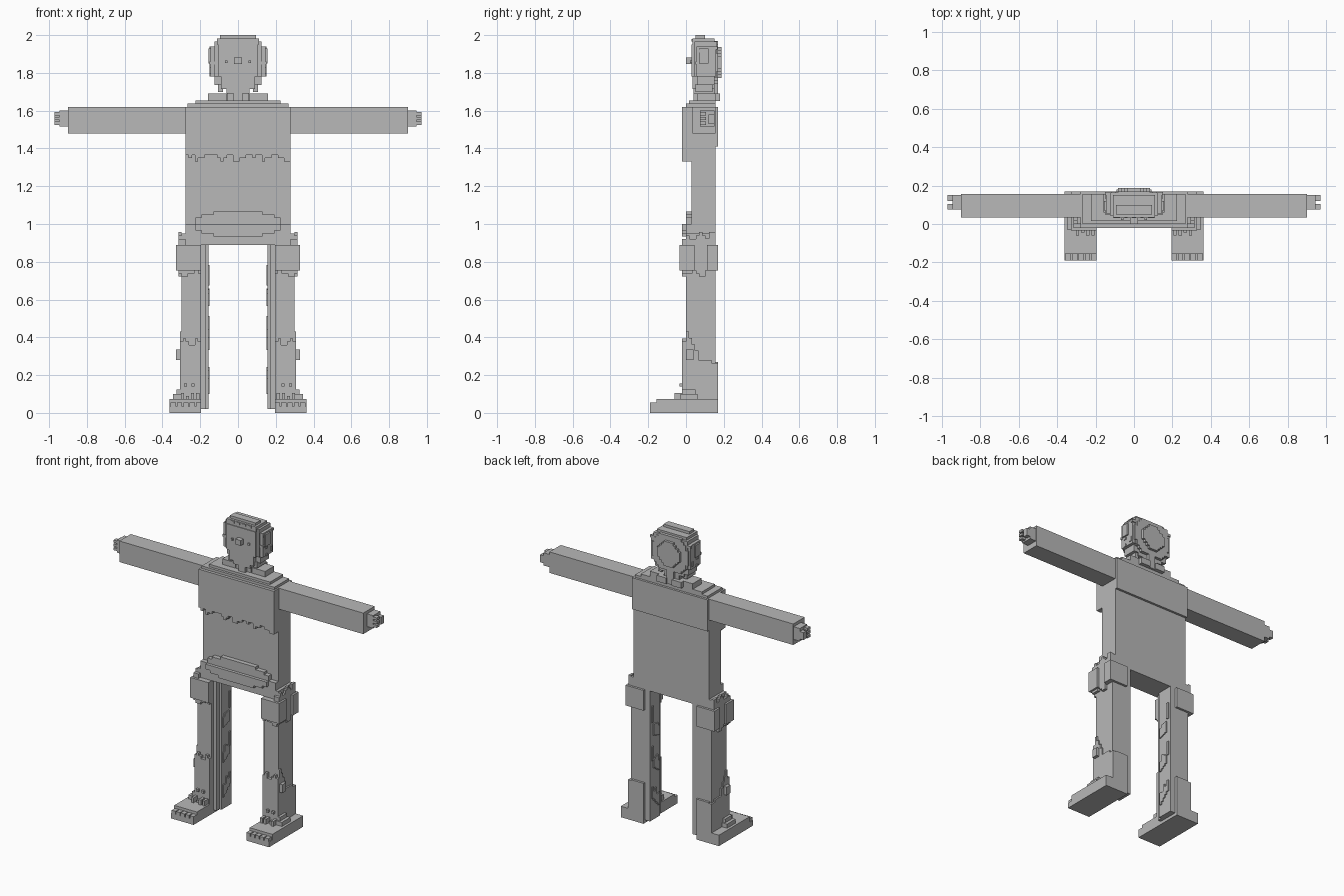
import bpy
import bmesh
import math
import random
from mathutils import Matrix, Vector

random.seed(4)
BLOCK = 1 / 60  # size of one small cube

default_cube = bpy.data.objects.get("Cube")
if default_cube:
    bpy.data.objects.remove(default_cube, do_unlink=True)

shade = (.48, .48, .48, 1)
grey = bpy.data.materials.new("plain_grey")
grey.use_nodes = True
grey.diffuse_color = shade
grey.node_tree.nodes["Principled BSDF"].inputs["Base Color"].default_value = shade


def box(x, y, z):
    """Corners of a box; a single x value means a half width about the middle."""
    return (x if isinstance(x, tuple) else (-x, x)), y, z


def build(name, boxes, mirror=False):
    """Make one object out of boxes, optionally repeated on the other side."""
    bm = bmesh.new()
    for spans in boxes:
        size = Matrix.Diagonal([high - low for low, high in spans] + [1])
        middle = Vector([(low + high) / 2 for low, high in spans])
        bmesh.ops.create_cube(bm, size=1, matrix=Matrix.Translation(middle) @ size)
    mesh = bpy.data.meshes.new(name)
    bm.to_mesh(mesh)
    bm.free()
    mesh.materials.append(grey)
    obj = bpy.data.objects.new(name, mesh)
    bpy.context.collection.objects.link(obj)
    if mirror:
        modifier = obj.modifiers.new("Mirror", 'MIRROR')
        modifier.use_mirror_merge = False


def strips(start, end, step=BLOCK):
    """Cut a span into equal neighbouring spans."""
    count = round((end - start) / step)
    width = (end - start) / count
    return [(start + i * width, start + (i + 1) * width) for i in range(count)]


def ragged(most):
    """Random length in whole blocks."""
    return random.randint(0, most) * BLOCK


def bulge(value, middle, radius):
    """Height of a half circle, from zero at its ends to one."""
    return math.sqrt(max(0, 1 - ((value - middle) / radius) ** 2))


# Shared measurements
body_half = .278
waist = 1
shoulder = 1.62
front, back = 0, .155
shin_front, heel = -.02, .17
skin = .03  # front plane of the body and face
leg_inner, leg_outer = .195, .298
foot_top = .073
pad_bottom, pad_top = .755, .89

# Torso, with a thicker chest that ends in a ragged hem
build("torso", [box(x=body_half, y=(skin, back), z=(waist, shoulder))])
hem = 1.365
chest = [box(x=body_half, y=(shin_front, back), z=(hem, shoulder)),
         box(x=body_half, y=(back, heel), z=(1.41, shoulder))]
for span in strips(-body_half, body_half):
    drop = ragged(2)
    if drop:
        chest.append(box(x=span, y=(shin_front, skin), z=(hem - drop, hem)))
build("chest", chest)

# Stepped shoulders and collar
build("shoulders", [
    box(x=.268, y=(front, back), z=(shoulder, shoulder + BLOCK)),
    box(x=.225, y=(BLOCK, back), z=(shoulder + BLOCK, shoulder + 2 * BLOCK))])
collar_bottom, collar_top = 1.65, 1.69
build("collar", [
    box(x=(.06, .158), y=(.06, back), z=(collar_bottom, collar_top)),
    box(x=(.02, .09), y=(back, .18), z=(collar_bottom, collar_top))], mirror=True)

# Pelvis and rounded belt plate
build("pelvis", [box(x=body_half, y=(front, back), z=(pad_top, waist))])
belt = []
for span in strips(-.225, .225, 2 * BLOCK):
    curve = bulge(span[0] + BLOCK, 0, .24)
    rise = round(4 * curve) * BLOCK
    belt.append(box(x=span, y=(shin_front, skin), z=(waist - rise, waist)))
    belt.append(box(x=span, y=(front, skin), z=(waist, waist + rise)))
build("belt", belt)

# Arms and hands
wrist = .9
build("arm", [box(x=(body_half, wrist), y=(.035, back), z=(1.48, shoulder))], mirror=True)
palm, tip = .945, .972
hand = [box(x=(wrist, palm), y=(.075, .15), z=(1.515, 1.6)),
        box(x=(palm, tip), y=(.12, .15), z=(1.53, 1.58))]
for low, high in strips(1.525, 1.6, 1.5 * BLOCK):
    hand.append(box(x=(palm, tip), y=(.075, .105), z=(low, high - BLOCK / 2)))
build("hand", hand, mirror=True)

# Legs with recessed inner layers and rows of raised stitches
build("leg", [
    box(x=(leg_inner, leg_outer), y=(front, back), z=(.05, .95)),
    box(x=(.173, leg_inner), y=(.02, back), z=(.02, pad_top)),
    box(x=(.157, .173), y=(.05, back), z=(.02, pad_top))], mirror=True)
seam = []
for row, span in enumerate(strips(.06, .14)):
    for low, high in strips(.1 + row * BLOCK, .8, 7 * BLOCK):
        length = high - low - BLOCK - ragged(2)
        seam.append(box(x=(.15, .16), y=span, z=(low, low + length)))
build("inner_seam", seam[::2], mirror=True)

# Pads around the thighs, with a ragged side panel
pad_outer = .328
side = .315
pads = [box(x=(leg_inner, pad_outer), y=(-.035, .045), z=(pad_bottom, pad_top)),
        box(x=(leg_inner, pad_outer), y=(.11, heel), z=(pad_bottom, pad_top)),
        box(x=(body_half, side), y=(shin_front, back), z=(pad_top, .92))]
for span in strips(front, back):
    pads.append(box(x=(leg_outer, side), y=span,
                    z=(pad_bottom - ragged(2), pad_top + BLOCK + ragged(3))))
for span in strips(leg_inner, side):
    pads.append(box(x=span, y=(shin_front, skin),
                    z=(pad_bottom - ragged(2), pad_top)))
build("thigh_pad", pads, mirror=True)

# Shin covers, stepped down towards the back
shin_outer = .308
shin = [box(x=(leg_inner, shin_outer), y=(shin_front, skin), z=(foot_top, .355)),
        box(x=(body_half, shin_outer), y=(shin_front, .135), z=(foot_top, .28)),
        box(x=(body_half, pad_outer), y=(front, .04), z=(.28, .335)),
        box(x=(leg_inner, .285), y=(back, heel), z=(foot_top, .27)),
        box(x=(.285, shin_outer), y=(.13, heel), z=(foot_top, .265))]
for span in strips(leg_inner, shin_outer):
    shin.append(box(x=span, y=(shin_front, skin), z=(.35, .36 + ragged(3))))
for step, span in enumerate(strips(front, .065)):
    shin.append(box(x=(body_half, shin_outer), y=span,
                    z=(.28, .43 - 2 * step * BLOCK)))
build("shin_cover", shin, mirror=True)

# Feet with toes, laces and ankle bumps
foot_outer = .362
toe_root, toe_tip = -.155, -.19
foot = [box(x=(leg_inner, foot_outer), y=(toe_root, heel), z=(0, foot_top)),
        box(x=(leg_inner, foot_outer), y=(toe_tip, toe_root), z=(0, .035)),
        box(x=(leg_outer, .345), y=(-.03, .06), z=(foot_top, .1)),
        box(x=(leg_outer, .325), y=(shin_front, .05), z=(.1, .125))]
for low, high in strips(leg_inner, foot_outer, 2 * BLOCK):
    foot.append(box(x=(low, high - BLOCK / 3), y=(toe_tip, toe_root), z=(.03, .055)))
for low, high in strips(.205, .34, 1.5 * BLOCK):
    foot.append(box(x=(low, low + BLOCK), y=(-.06 + ragged(2), front),
                    z=(foot_top, foot_top + BLOCK + ragged(1))))
for low, high in strips(.23, .31, 2 * BLOCK):
    foot.append(box(x=(low, low + BLOCK), y=(-.035, front), z=(.14, .14 + BLOCK)))
build("foot", foot, mirror=True)

# Head: neck, face and skull in stacked layers
cheek, brow_line = 1.78, 1.95
build("neck", [box(x=.055, y=(.06, .15), z=(shoulder, 1.75)),
               box(x=.025, y=(.04, .07), z=(collar_bottom, 1.72))])
build("face", [box(x=.06, y=(.04, .14), z=(collar_top, 1.72)),
               box(x=.09, y=(.035, .15), z=(1.715, cheek)),
               box(x=.107, y=(skin, .15), z=(cheek, brow_line))])
build("skull", [box(x=.125, y=(.045, .165), z=(cheek, .965 + waist)),
                box(x=.11, y=(.035, .15), z=(brow_line, 1.983)),
                box(x=.095, y=(.05, .1), z=(brow_line, 2))])

# Nose, eyes and brow blocks
build("nose", [box(x=.02, y=(front, skin), z=(1.847, 1.882))])
build("eye", [box(x=(.055, .068), y=(.022, skin), z=(1.852, 1.866))], mirror=True)
build("brow", [box(x=(low, high - BLOCK), y=(skin, .05), z=(1.965, 1.98))
               for low, high in strips(.01, .09, 2 * BLOCK)], mirror=True)

# Ears and tufts of side hair
ear = [box(x=(.12, .155), y=(.07, .12), z=(1.85, 1.93)),
       box(x=(.12, .145), y=(.055, .16), z=(cheek, 1.94)),
       box(x=(.09, .125), y=(.06, .15), z=(1.735, cheek)),
       box(x=(.08, .105), y=(.05, .14), z=(1.7, 1.74))]
for low, high in strips(cheek, 1.94):
    y = .05 + ragged(6)
    ear.append(box(x=(.125, .15), y=(y, y + BLOCK), z=(low, high)))
build("ear", ear, mirror=True)

# Rounded hair cap at the back with a raised centre
hair = [box(x=.025, y=(.14, heel), z=(collar_bottom, 1.75))]
for low, high in strips(1.74, 1.97):
    for radius, y in ((.135, (.14, heel)), (.08, (heel, .187))):
        half = round(radius * bulge(low, 1.845, radius) / BLOCK) * BLOCK
        if half:
            hair.append(box(x=half, y=y, z=(low, high)))
build("back_hair", hair)
